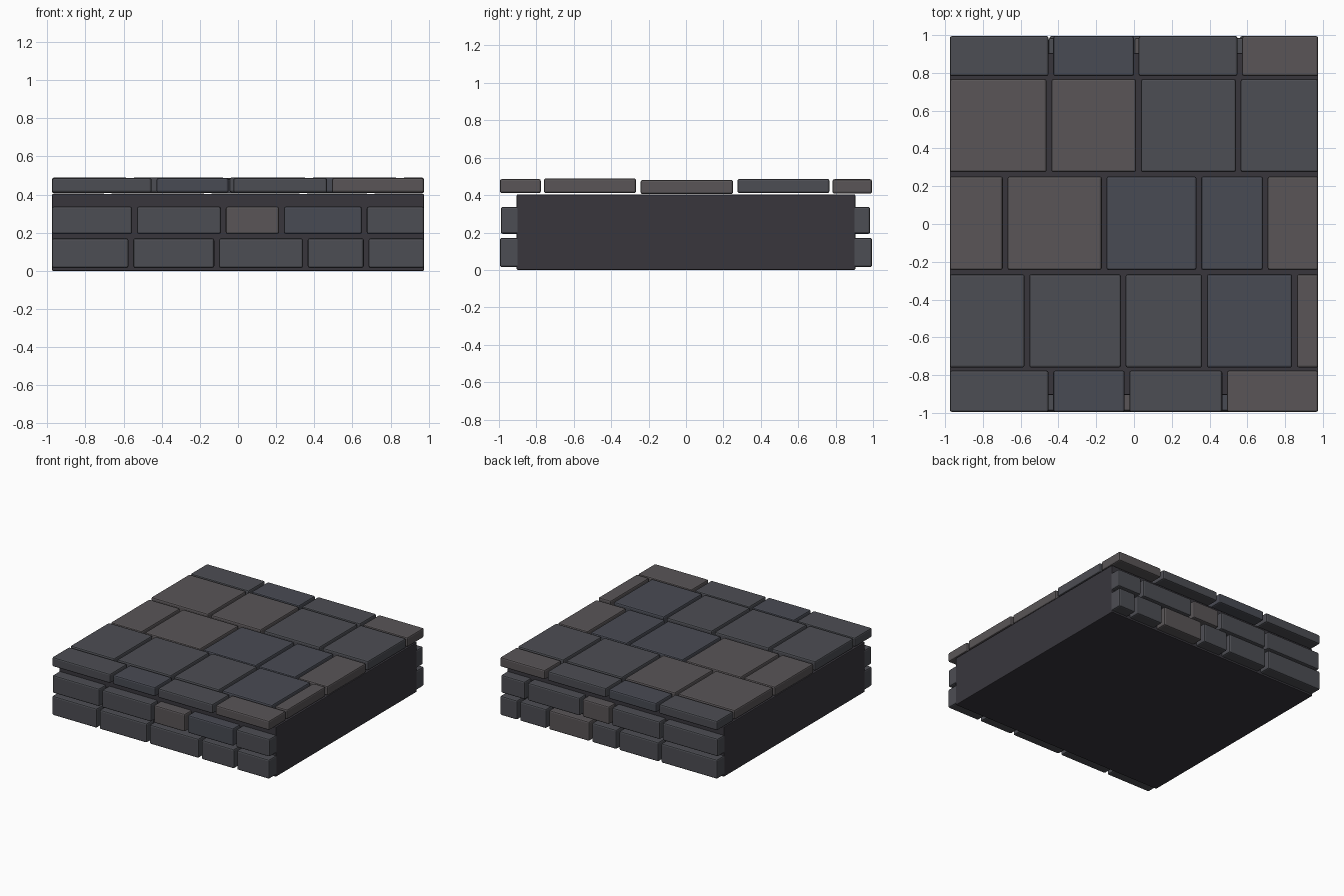
import bpy

if "Cube" in bpy.data.objects:
    bpy.data.objects.remove(bpy.data.objects["Cube"])


def material(name, rgb):
    m = bpy.data.materials.new(name)
    m.diffuse_color = (*rgb, 1)
    m.use_nodes = True
    m.node_tree.nodes["Principled BSDF"].inputs["Base Color"].default_value = m.diffuse_color
    return m


CORE = material("mortar", (0.04, 0.037, 0.046))
DARK = material("dark_stone", (0.073, 0.075, 0.087))
BLUE = material("blue_stone", (0.066, 0.070, 0.088))
LIGHT = material("light_stone", (0.100, 0.091, 0.095))
SHADES = {"d": DARK, "b": BLUE, "l": LIGHT}
END = 0.975
GAP = 0.0125  # half of a joint


def block(name, lo, hi, mat, bevel):
    size = [b - a for a, b in zip(lo, hi)]
    bpy.ops.mesh.primitive_cube_add(size=1, location=[(a + b) / 2 for a, b in zip(lo, hi)])
    ob = bpy.context.object
    ob.name = name
    ob.scale = size
    bpy.ops.object.transform_apply(location=False, rotation=False, scale=True)
    ob.data.materials.append(mat)
    mod = ob.modifiers.new("edge_wear", 'BEVEL')
    mod.width = bevel
    mod.segments = 2
    return ob


def course(name, joints, shades, y, z):
    """One row of stones along x, split at the given joint centres."""
    cuts = [-END - GAP] + joints + [END + GAP]
    for i, (a, b) in enumerate(zip(cuts, cuts[1:])):
        block(f"{name}_{i + 1}", (a + GAP, y[0], z[0]), (b - GAP, y[1], z[1]),
              SHADES[shades[i]], 0.011)


# Solid core
block("core", (-END, -0.905, 0), (END, 0.905, 0.403), CORE, 0.005)

# Paving slabs on top, back row to front row
course("slab_back", [-0.44, 0.012, 0.56], "dbdl", (0.783, 0.995), (0.408, 0.485))
course("slab_row_2", [-0.45, 0.024, 0.552], "lldd", (0.275, 0.767), (0.41, 0.487))
course("slab_row_3", [-0.682, -0.158, 0.343, 0.695], "llbbl", (-0.243, 0.252), (0.405, 0.481))
course("slab_row_4", [-0.567, -0.057, 0.373, 0.85], "dddbl", (-0.76, -0.266), (0.411, 0.489))
course("slab_front", [-0.44, -0.037, 0.48], "dbdl", (-0.995, -0.776), (0.41, 0.486))

# Wall bricks, front and back
LOWER, UPPER = (0.015, 0.171), (0.193, 0.337)
FRONT, BACK = (-0.995, -0.89), (0.89, 0.995)
course("front_brick_lower", [-0.562, -0.112, 0.353, 0.672], "ddddd", FRONT, LOWER)
course("front_brick_upper", [-0.542, -0.077, 0.228, 0.662], "ddlbd", (-0.99, -0.89), UPPER)
course("back_brick_lower", [-0.46, -0.083, 0.163, 0.549, 0.81], "dddldd", BACK, LOWER)
course("back_brick_upper", [-0.465, -0.01, 0.255, 0.747], "ddldd", (0.89, 0.985), UPPER)
